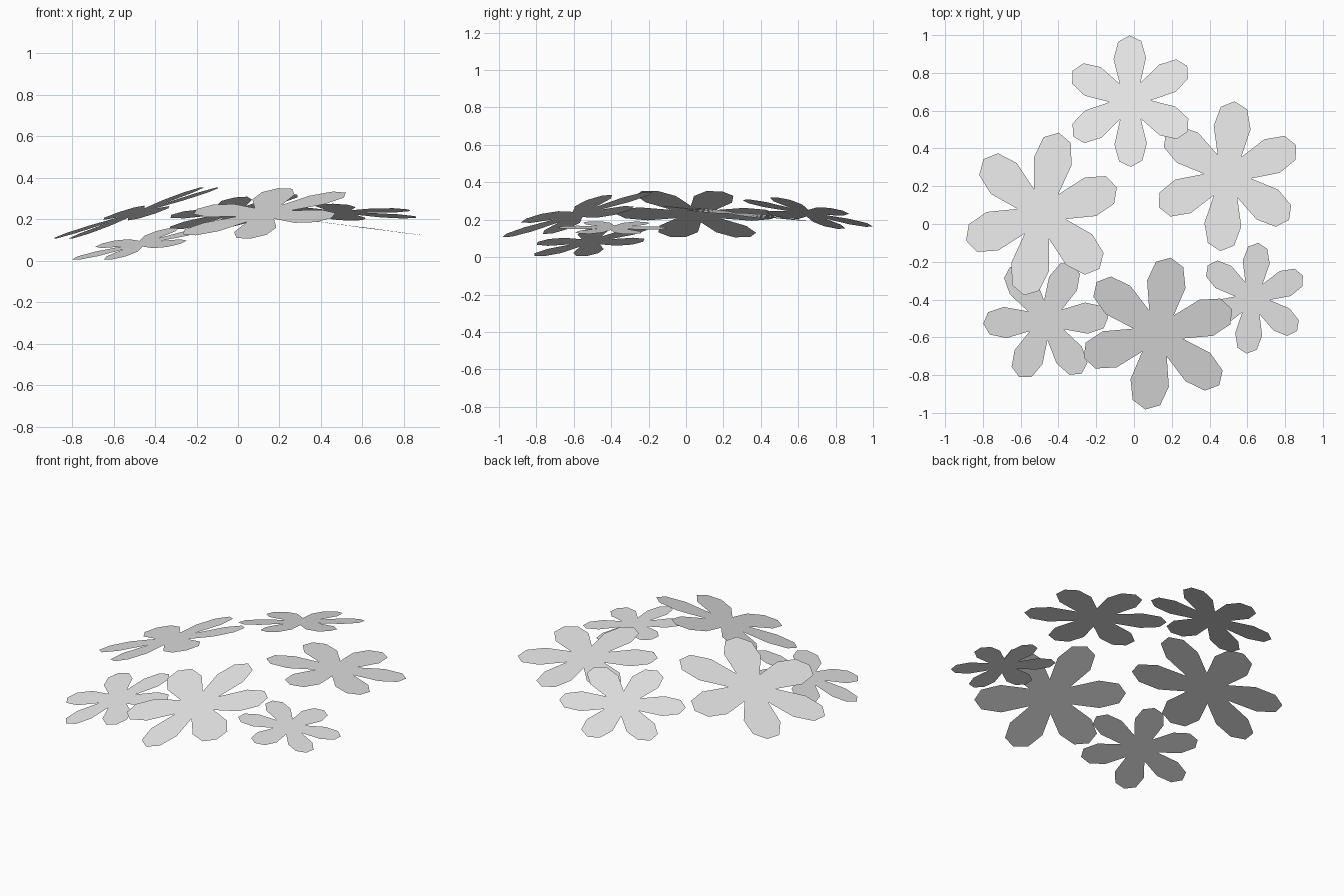
import bpy, bmesh
from math import radians
from mathutils import Vector, Matrix

cube = bpy.data.objects.get("Cube")
if cube:
    bpy.data.objects.remove(cube, do_unlink=True)

# Single pale grey petal colour
grey = bpy.data.materials.new("pale_grey")
grey.use_nodes = True
colour = (0.8, 0.8, 0.8, 1)
grey.diffuse_color = colour
grey.node_tree.nodes["Principled BSDF"].inputs["Base Color"].default_value = colour

# One petal outline along +x, from its notch to just before the next notch
PETAL = [(0.27, -0.156), (0.65, -0.245), (0.91, -0.175),
         (1.0, 0.0), (0.91, 0.175), (0.65, 0.245)]


def flower(name, centre, radius, turn, slope):
    """Flat six-petal flower lying in the plane dz = slope . (dx, dy)."""
    normal = Vector((-slope[0], -slope[1], 1)).normalized()
    tilt = Vector((0, 0, 1)).rotation_difference(normal).to_matrix()
    bm = bmesh.new()
    hub = bm.verts.new((0, 0, 0))
    rim = []
    for k in range(6):
        spin = Matrix.Rotation(radians(turn + 60 * k), 3, 'Z')
        rim += [bm.verts.new(tilt @ spin @ Vector((x, y, 0)) * radius) for x, y in PETAL]
    # Each petal is one face, running from the hub around its rim
    n = len(PETAL)
    for k in range(6):
        end = rim[(k + 1) * n % len(rim)]
        bm.faces.new([hub] + rim[k * n:(k + 1) * n] + [end])
    mesh = bpy.data.meshes.new(name)
    bm.to_mesh(mesh)
    bm.free()
    mesh.materials.append(grey)
    obj = bpy.data.objects.new(name, mesh)
    obj.location = centre
    bpy.context.collection.objects.link(obj)


# Ring of tilted flowers: name, centre, radius, turn, slope
flower("back_flower", (-0.02, 0.65, 0.235), 0.355, 31.5, (0.17, -0.2))
flower("back_left_flower", (0.495, 0.253, 0.234), 0.40, 24.5, (-0.03, -0.1))
flower("right_flower", (-0.49, 0.053, 0.23), 0.44, 18, (0.33, -0.075))
flower("front_flower", (0.127, -0.58, 0.228), 0.425, 19.5, (0.165, 0.275))
flower("front_right_flower", (-0.467, -0.51, 0.082), 0.34, 4, (0.22, 0.15))
flower("front_left_flower", (0.627, -0.393, 0.157), 0.295, 24, (-0.13, 0.005))
